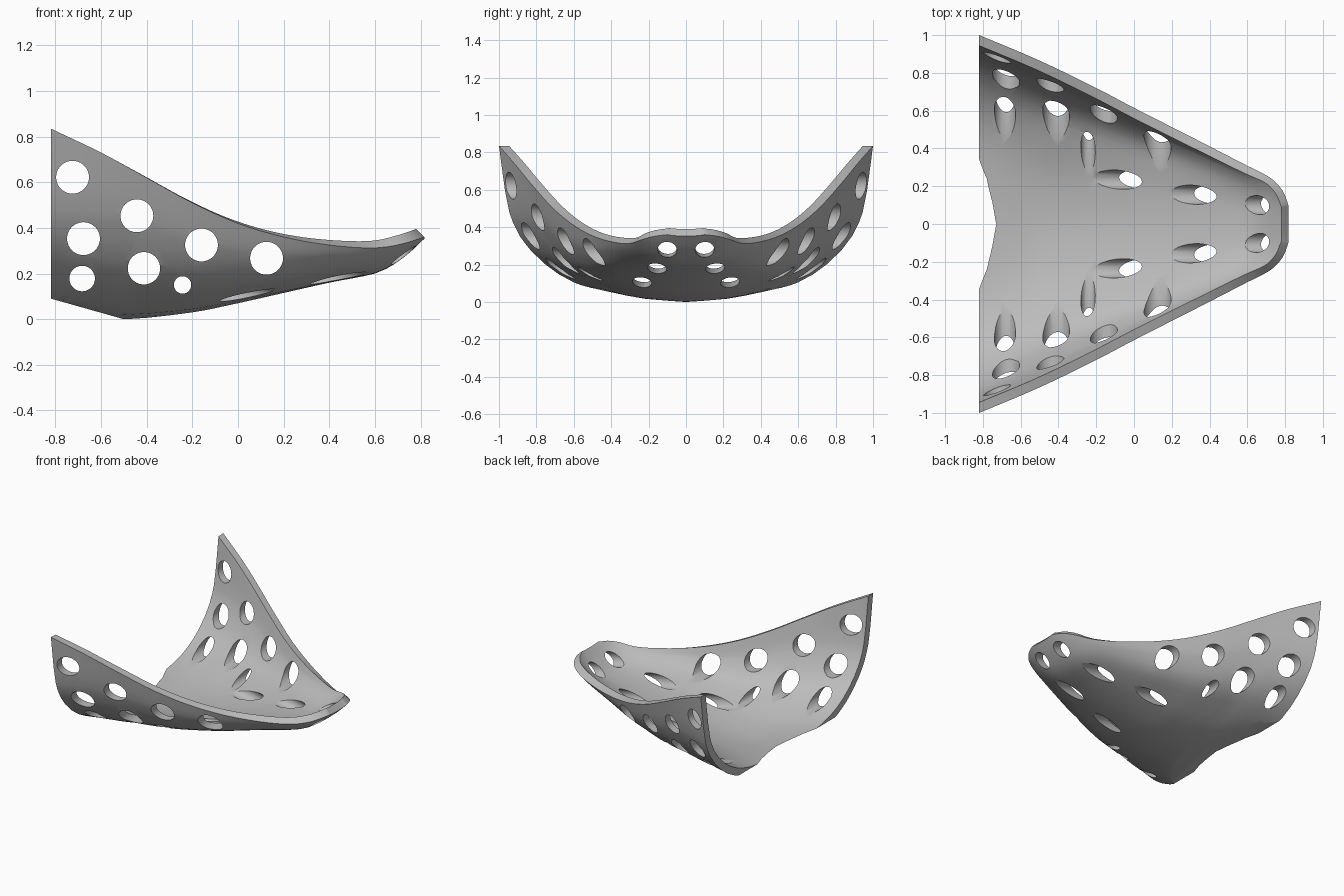
import bpy
import bmesh
import math
from mathutils import Vector

old = bpy.data.objects.get("Cube")
if old:
    bpy.data.objects.remove(old, do_unlink=True)

grey = bpy.data.materials.new("mid_grey")
grey.use_nodes = True
colour = (0.5, 0.5, 0.5, 1)
grey.diffuse_color = colour
grey.node_tree.nodes["Principled BSDF"].inputs["Base Color"].default_value = colour


def smooth_curve(points, t):
    """Cubic interpolation through (t, value) points."""
    n = len(points)

    def slope(k):
        a, b = points[max(k - 1, 0)], points[min(k + 1, n - 1)]
        return (b[1] - a[1]) / (b[0] - a[0])

    k = 0
    while k < n - 2 and t > points[k + 1][0]:
        k += 1
    (t0, p0), (t1, p1) = points[k], points[k + 1]
    h = t1 - t0
    s = (t - t0) / h
    return (p0 * (1 + 2 * s) * (1 - s) ** 2 + p1 * s * s * (3 - 2 * s)
            + h * s * (1 - s) * (slope(k) * (1 - s) - slope(k + 1) * s))


def ramp(x, start, end):
    return min(max((x - start) / (end - start), 0), 1)


# Outline of the shell along its length
half_width = [(-0.95, 1.052), (-0.82, 1.0), (-0.5, 0.865), (-0.2, 0.72), (0.0, 0.615),
              (0.35, 0.437), (0.6, 0.308), (0.72, 0.246), (0.77, 0.2), (0.8, 0.15), (0.817, 0.1)]
rim_height = [(-0.95, 0.9), (-0.82, 0.835), (-0.6, 0.73), (-0.4, 0.62), (-0.2, 0.51),
              (0.0, 0.42), (0.2, 0.36), (0.4, 0.325), (0.6, 0.312), (0.72, 0.33), (0.817, 0.36)]
keel_height = [(-0.95, 0.03), (-0.725, 0.012), (-0.5, 0.0), (-0.2, 0.03), (0.0, 0.07), (0.2, 0.115),
               (0.4, 0.16), (0.6, 0.2), (0.67, 0.232), (0.75, 0.29), (0.817, 0.353)]
# Cross-sections: height fraction against width fraction
back_section = [(0, 0), (0.25, 0.01), (0.44, 0.038), (0.6, 0.1), (0.755, 0.22),
                (0.89, 0.4), (0.945, 0.555), (0.968, 0.7), (1, 1)]
middle_section = [(0, 0), (0.25, 0.03), (0.4, 0.077), (0.55, 0.148), (0.67, 0.215),
                  (0.76, 0.295), (0.836, 0.405), (0.91, 0.59), (0.95, 0.72), (1, 1)]
side = [0, 0.12, 0.25, 0.35, 0.44, 0.52, 0.6, 0.68, 0.755, 0.83, 0.89, 0.925, 0.945, 0.968, 0.985, 1]
across = [-u for u in side[:0:-1]] + side
stations = [-0.95 + 0.05 * i for i in range(33)] + [0.68, 0.71, 0.74, 0.765, 0.785, 0.8, 0.81, 0.817]

# Shell surface lofted from the sections
bm = bmesh.new()
rows = []
for x in stations:
    w, top, low = (smooth_curve(c, x) for c in (half_width, rim_height, keel_height))
    middle, nose = ramp(x, -0.85, -0.45), ramp(x, 0.15, 0.7)
    row = []
    for u in across:
        a = abs(u)
        v = (1 - middle) * smooth_curve(back_section, a) + middle * smooth_curve(middle_section, a)
        v = (1 - nose) * v + nose * a ** 2.8
        row.append(bm.verts.new((x, u * w, low + (top - low) * v)))
    rows.append(row)
for a, b in zip(rows, rows[1:]):
    for j in range(len(across) - 1):
        bm.faces.new((a[j], b[j], b[j + 1], a[j + 1]))
mesh = bpy.data.meshes.new("perforated_shell")
bm.to_mesh(mesh)
bm.free()
shell = bpy.data.objects.new("perforated_shell", mesh)
bpy.context.collection.objects.link(shell)
mesh.materials.append(grey)


def activate(obj):
    bpy.ops.object.select_all(action='DESELECT')
    obj.select_set(True)
    bpy.context.view_layer.objects.active = obj


# Wall thickness grows inward
activate(shell)
wall = shell.modifiers.new("wall", 'SOLIDIFY')
wall.thickness = 0.052
wall.offset = 1
bpy.ops.object.modifier_apply(modifier="wall")


def cut_with_active():
    """Subtract the active object from the shell, then remove it."""
    cutter = bpy.context.object
    cutter.hide_render = True
    cutter.data.materials.append(grey)
    activate(shell)
    cut = shell.modifiers.new("cut", 'BOOLEAN')
    cut.operation = 'DIFFERENCE'
    cut.solver = 'EXACT'
    cut.object = cutter
    bpy.ops.object.modifier_apply(modifier="cut")
    bpy.data.objects.remove(cutter, do_unlink=True)


def cut_box(centre, size, tilt=0):
    bpy.ops.mesh.primitive_cube_add(size=1, location=centre, rotation=(0, tilt, 0))
    bpy.context.object.scale = size
    bpy.context.view_layer.update()
    cut_with_active()


def drill(centre, radius, direction, length):
    turn = Vector(direction).to_track_quat('Z', 'Y').to_euler()
    bpy.ops.mesh.primitive_cylinder_add(vertices=40, radius=radius, depth=length,
                                        location=centre, rotation=turn)
    bpy.context.view_layer.update()
    cut_with_active()


# Flat back end and slanted underside at the back
cut_box((-1.32, 0, 0.5), (1, 3, 3))
tilt = math.atan2(0.09, 0.32)
normal = Vector((math.sin(tilt), 0, math.cos(tilt)))
cut_box(Vector((-0.66, 0, 0.045)) - normal * 0.2, (1, 3, 0.4), tilt)

# Round holes straight through both side walls
for x, z, r in [(-0.725, 0.622, 0.072), (-0.677, 0.353, 0.072), (-0.683, 0.178, 0.056),
                (-0.443, 0.453, 0.072), (-0.412, 0.223, 0.071), (-0.243, 0.15, 0.038),
                (-0.16, 0.325, 0.072), (0.125, 0.267, 0.072)]:
    drill((x, 0, z), r, (0, 1, 0), 3)

# Slanted holes through the floor and nose
for x, y, z in [(0.0, 0.235, 0.114), (0.39, 0.155, 0.19), (0.69, 0.1, 0.288)]:
    for s in (-1, 1):
        drill((x, s * y, z), 0.051, (-0.978, 0, 0.21), 0.5)

activate(shell)
bpy.ops.object.shade_smooth_by_angle(angle=math.radians(30))
